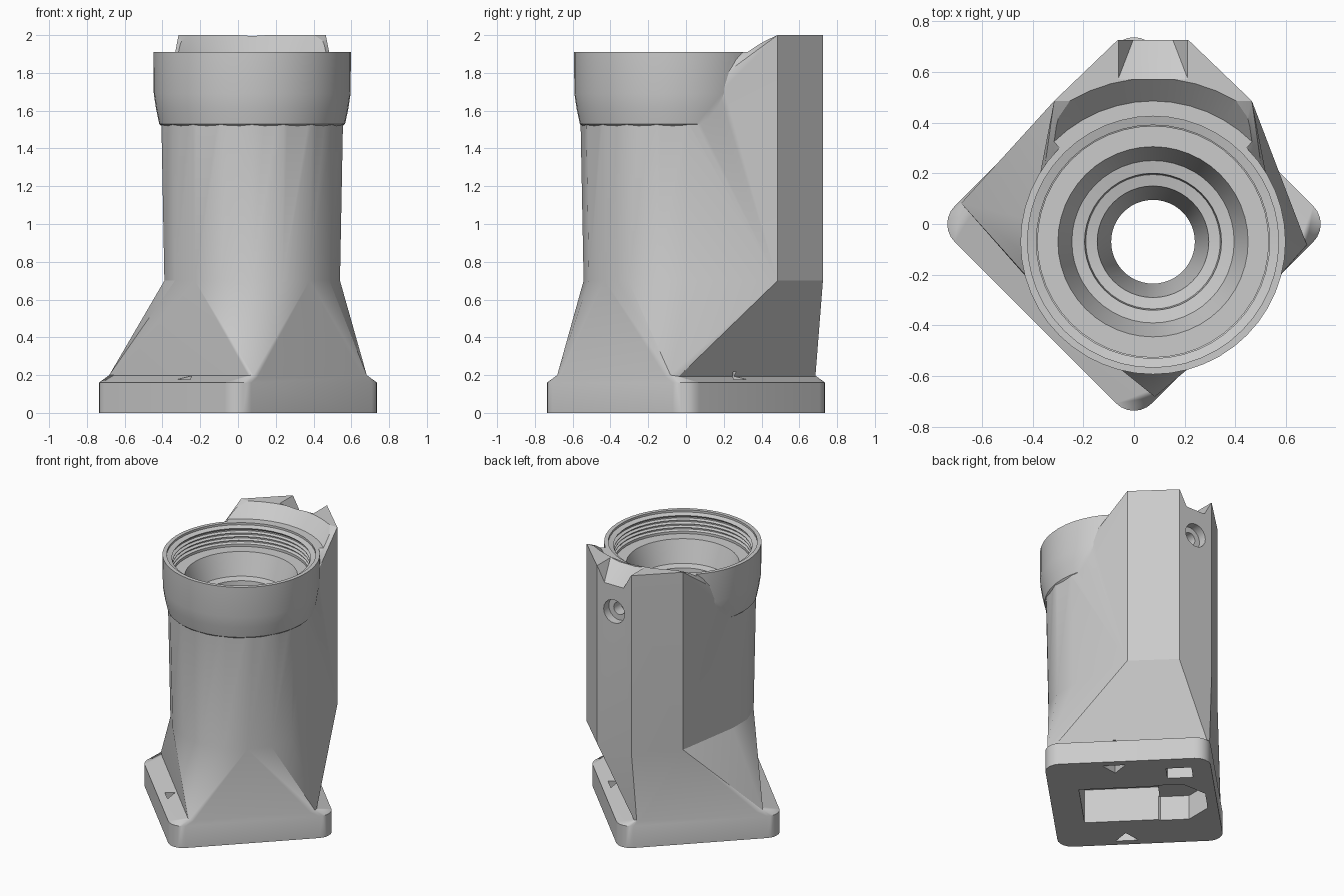
import bpy, bmesh, math
from mathutils import Matrix, Vector

cube = bpy.data.objects.get("Cube")
if cube:
    bpy.data.objects.remove(cube, do_unlink=True)

AXIS = Vector((0.075, -0.07, 0))           # centre of the round column
TURN = Matrix.Rotation(-math.pi / 4, 4, 'Z')  # the square foot stands on a diagonal

grey = bpy.data.materials.new("plain_grey")
grey.use_nodes = True
grey.diffuse_color = (0.6, 0.6, 0.6, 1)
grey.node_tree.nodes["Principled BSDF"].inputs["Base Color"].default_value = (0.6, 0.6, 0.6, 1)


def finish(name, bm, matrix=None):
    if matrix:
        bm.transform(matrix)
    bmesh.ops.recalc_face_normals(bm, faces=bm.faces)
    mesh = bpy.data.meshes.new(name)
    bm.to_mesh(mesh)
    bm.free()
    obj = bpy.data.objects.new(name, mesh)
    bpy.context.collection.objects.link(obj)
    mesh.materials.append(grey)
    return obj


def hull(name, points, matrix=None):
    bm = bmesh.new()
    for p in points:
        bm.verts.new(p)
    bmesh.ops.convex_hull(bm, input=bm.verts)
    loose = [v for v in bm.verts if not v.link_faces]
    bmesh.ops.delete(bm, geom=loose, context='VERTS')
    bmesh.ops.dissolve_limit(bm, angle_limit=0.01, verts=bm.verts, edges=bm.edges)
    return finish(name, bm, matrix)


def ring(radius, z, sides, centre=AXIS, start=0.0):
    return [(centre.x + radius * math.cos(start + math.tau * i / sides),
             centre.y + radius * math.sin(start + math.tau * i / sides), z)
            for i in range(sides)]


def lathe(name, profile, sides):
    """Solid of revolution on the column axis, capped at both ends."""
    bm = bmesh.new()
    loops = [[bm.verts.new(p) for p in ring(r, z, sides)] for r, z in profile]
    for a, b in zip(loops, loops[1:]):
        for i in range(sides):
            j = (i + 1) % sides
            bm.faces.new((a[i], a[j], b[j], b[i]))
    bm.faces.new(loops[0])
    bm.faces.new(loops[-1])
    return finish(name, bm)


def box(name, x0, x1, y0, y1, z0, z1, matrix=None):
    return hull(name, [(x, y, z) for x in (x0, x1) for y in (y0, y1) for z in (z0, z1)], matrix)


def combine(target, tool, operation='DIFFERENCE'):
    mod = target.modifiers.new("join", 'BOOLEAN')
    mod.operation, mod.solver, mod.object = operation, 'EXACT', tool
    bpy.context.view_layer.objects.active = target
    bpy.ops.object.modifier_apply(modifier=mod.name)
    bpy.data.objects.remove(tool, do_unlink=True)


# Square foot with rounded corners and two sloping side ledges
corners = []
for sx in (-1, 1):
    for sy in (-1, 1):
        for k in range(7):
            a = math.pi / 12 * k
            corners.append((sx * (0.45 + 0.1 * math.cos(a)), sy * (0.45 + 0.1 * math.sin(a))))
neck = [(sx * 0.54, sy * 0.424, 0.2) for sx in (-1, 1) for sy in (-1, 1)]
housing = hull("housing", [(x, y, z) for x, y in corners for z in (0, 0.16)] + neck, TURN)

# Skirt: blends the foot rectangle into the waist outline of tube plus back ridge
ridge = [(AXIS.x + s * x, y) for s in (-1, 1) for x, y in ((0.14, 0.725), (0.39, 0.485))]
waist = ring(0.472, 0.7, 18, start=math.pi / 18) + [(x, y, 0.7) for x, y in ridge]
skirt = [TURN @ Vector((x, y, z)) for x, y, _ in neck for z in (0.15, 0.2)]
combine(housing, hull("skirt", skirt + waist), 'UNION')

# Column: slightly flaring tube with the taller ridge behind it
shoulder = ring(0.488, 1.53, 18, start=math.pi / 18)
combine(housing, hull("column", waist + shoulder + [(x, y, 2.0) for x, y in ridge]), 'UNION')

# Flared collar around the mouth
collar = lathe("collar", [(0.3, 1.5), (0.47, 1.51), (0.492, 1.53), (0.509, 1.61),
                          (0.521, 1.69), (0.523, 1.95)], 48)
combine(housing, collar, 'UNION')

# Clear the ridge above the collar with a cone
combine(housing, lathe("ridge_relief", [(0.555, 1.91), (0.645, 2.0), (0.745, 2.1)], 48))

# Threaded mouth, stepped seat and long bore
bore = [(0.495, 2.0), (0.495, 1.895), (0.46, 1.885)]
for i in range(4):
    z = 1.87 - i * 0.027
    bore += [(0.475, z), (0.475, z - 0.009), (0.455, z - 0.016), (0.455, z - 0.02)]
bore += [(0.455, 1.755), (0.375, 1.755), (0.32, 1.6), (0.27, 1.59),
         (0.265, 1.54), (0.22, 1.53), (0.165, 1.2), (0.165, -0.1)]
combine(housing, lathe("bore", bore, 48))

# Tapered slot in the ridge top
slot = []
for y, z in ((0.57, 1.988), (0.76, 1.87)):
    for s in (-1, 1):
        slot += [(AXIS.x + s * 0.065, y, z), (AXIS.x + s * 0.138, y, 2.002),
                 (AXIS.x + s * 0.138, y, 2.1)]
combine(housing, hull("ridge_slot", slot))

# Screw hole in the back of the ridge, with a deeper half behind it
for depth, radius in ((0.06, 0.085), (0.14, 0.045)):
    hole = [(x, y, 1.7 + w) for x, w, _ in ring(radius, 0, 20, Vector((AXIS.x, 0, 0)))
            for y in (0.725 - depth, 0.8)]
    combine(housing, hull("screw_hole", hole))

# Pockets in the underside: rectangle, octagon and a small square
combine(housing, box("pocket", -0.15, 0.35, -0.24, 0.2, -0.1, 0.25, TURN))
eight = [p for z in (-0.1, 0.18) for p in ring(0.25, z, 8, Vector((-0.25, -0.02, 0)), math.pi / 8)]
combine(housing, hull("octagon_pocket", eight, TURN))
combine(housing, box("small_pocket", -0.42, -0.25, 0.3, 0.43, -0.1, 0.1, TURN))

# Tapered triangular marks through both ledges, pointing inward
for s in (-1, 1):
    mark = []
    for z, size in ((-0.02, 0.08), (0.22, 0.045)):
        mark += [(0.09 - size, s * 0.5, z), (0.09 + size, s * 0.5, z),
                 (0.09, s * (0.5 - size * 1.3), z)]
    combine(housing, hull("ledge_mark", mark, TURN))

bpy.ops.object.select_all(action='DESELECT')
housing.select_set(True)
bpy.context.view_layer.objects.active = housing
bpy.ops.object.shade_smooth_by_angle(angle=math.radians(22))
